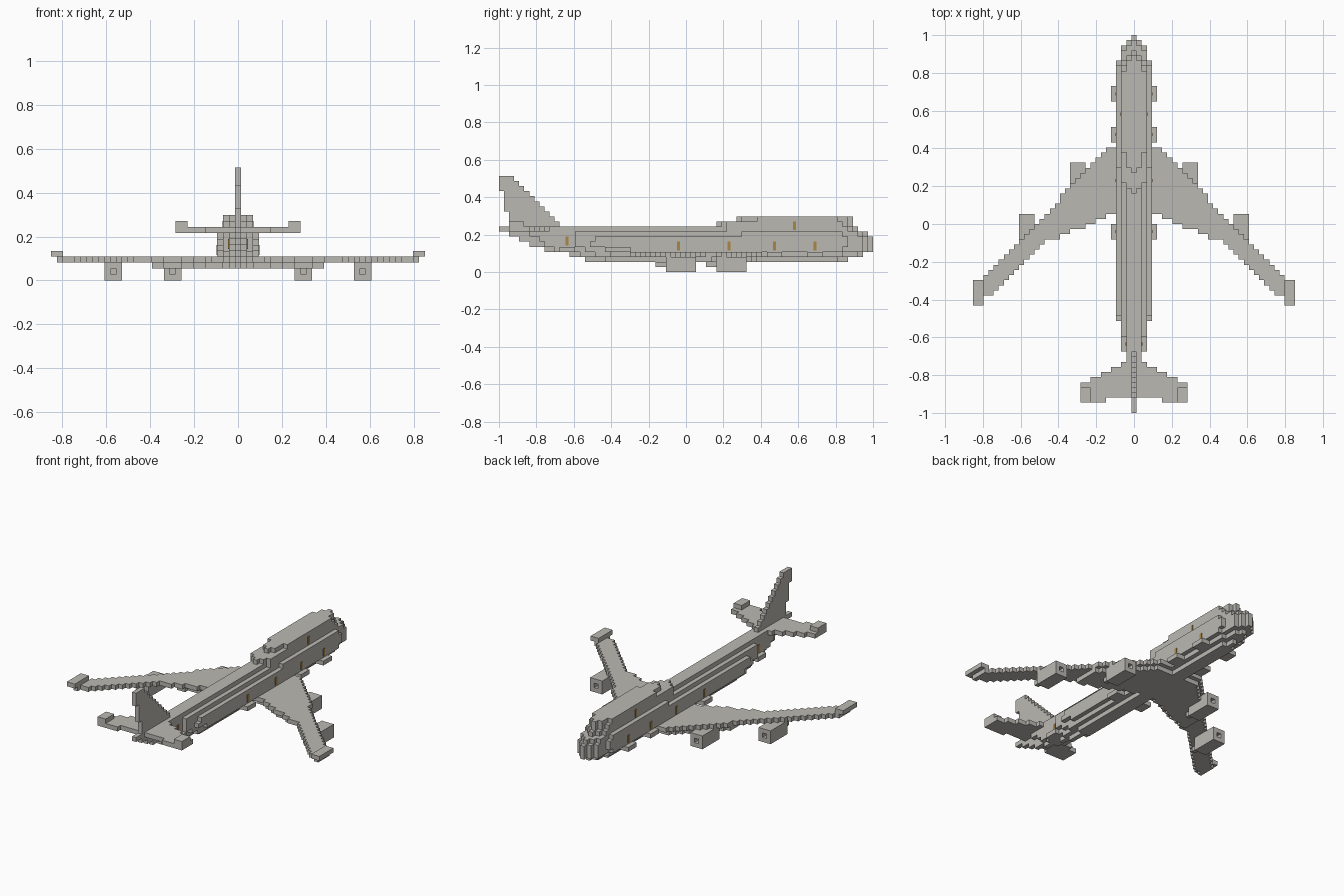
import bpy
import bmesh
from mathutils import Vector

if "Cube" in bpy.data.objects:
    bpy.data.objects.remove(bpy.data.objects["Cube"], do_unlink=True)

CELL = 1 / 37  # edge length of one block


def material(name, colour):
    mat = bpy.data.materials.new(name)
    mat.use_nodes = True
    mat.diffuse_color = colour
    mat.node_tree.nodes["Principled BSDF"].inputs["Base Color"].default_value = colour
    return mat


GREY = material("warm_grey", (0.5, 0.485, 0.45, 1))
GOLD = material("door_gold", (0.4, 0.24, 0.06, 1))


def block(xs, ys, zs):
    """Cells of a box; each range is (first, past last)."""
    return {(x, y, z) for x in range(*xs) for y in range(*ys) for z in range(*zs)}


def mirror(cells):
    return cells | {(-x, y, z) for x, y, z in cells}


def build(name, cells):
    """Skin a set of cells with only the outward faces."""
    bm = bmesh.new()
    for cell in cells:
        for axis in range(3):
            for sign in (-1, 1):
                n = Vector((0, 0, 0))
                n[axis] = sign
                if tuple(int(c + d) for c, d in zip(cell, n)) in cells:
                    continue
                u = Vector((0, 0, 0))
                u[(axis + 1) % 3] = 0.5
                v = n.cross(u)
                mid = Vector(cell) + Vector((0, 0.5, 0.5)) + n * 0.5
                corners = (mid - u - v, mid + u - v, mid + u + v, mid - u + v)
                bm.faces.new([bm.verts.new(c * CELL) for c in corners])
    bmesh.ops.remove_doubles(bm, verts=bm.verts, dist=CELL * 0.01)
    mesh = bpy.data.meshes.new(name)
    bm.to_mesh(mesh)
    bm.free()
    mesh.materials.append(GREY)
    obj = bpy.data.objects.new(name, mesh)
    bpy.context.collection.objects.link(obj)


def layered(layers):
    """Each layer lists (start, end) runs for columns 0, 1, 2, 3 outward."""
    cells = set()
    for z, runs in layers.items():
        for x, run in enumerate(runs):
            cells |= block((x, x + 1), run, (z, z + 1))
    return mirror(cells)


# Hull: stacked layers that narrow towards nose and tail
build("fuselage", layered({
    2: [(-20, 32), (-16, 30)],
    3: [(-23, 35), (-21, 34), (-18, 31)],
    4: [(-28, 37), (-26, 36), (-20, 35), (-16, 31)],
    5: [(-31, 37), (-28, 36), (-22, 35), (-19, 32)],
    6: [(-33, 37), (-29, 36), (-22, 35), (-18, 32)],
    7: [(-35, 36), (-31, 35), (-22, 34), (11, 31)],
    8: [(-37, 34), (-27, 33), (8, 32)],
}))
build("upper_deck", layered({
    9: [(6, 33), (7, 32), (8, 31)],
    10: [(10, 33), (11, 32), (14, 30)],
}))


# Swept wings with a thicker root underneath
def wing_run(j):
    lead = 15 - max(0, j - 5) * 1.05
    trail = 2 - (j - 4) * 0.42 if j <= 18 else -4 - (j - 18) * 0.95
    return round(trail), round(lead)


wing = set()
for j in range(31):
    trail, lead = wing_run(j)
    wing |= block((j, j + 1), (trail, lead), (3, 4))
    if j <= 14:
        wing |= block((j, j + 1), (trail + 1, lead - 1), (2, 3))
build("wings", mirror(wing))
build("winglets", mirror(block((30, 32), (-16, -11), (4, 5))))

# Engines: square pods with an intake hole and a rear exhaust
for name, x, y in (("inner_engines", 11, 6), ("outer_engines", 21, -4)):
    pod = block((x - 1, x + 2), (y, y + 6), (0, 3))
    pod -= block((x, x + 1), (y + 4, y + 6), (1, 2))
    pod |= block((x, x + 1), (y - 2, y), (1, 2))
    build(name, mirror(pod))

# Tail surfaces
tail = set()
for j in range(11):
    tail |= block((j, j + 1), (-35 if j > 5 else -34, -26 - (j + 1) // 2), (8, 9))
tail |= block((9, 11), (-35, -32), (9, 10))
build("tailplane", mirror(tail))

fin = set()
for z in range(9, 19):
    rear = -37 if z > 15 else -36 if z > 11 else -35
    fin |= block((0, 1), (rear, -16 - z), (z, z + 1))
build("tail_fin", fin)

# Doors, each over a small ledge: position along hull, floor layer, hull column
DOORS = [(25, 4, 3), (17, 4, 3), (8, 4, 3), (-2, 4, 3), (-24, 5, 1), (21, 8, 2)]
ledges = set()
for y, z, x in DOORS:
    ledges |= block((x, x + 2), (y - 1, y + 2), (z - 1, z))
    for side, tag in ((1, "left"), (-1, "right")):
        bpy.ops.mesh.primitive_cube_add(
            size=1, location=(side * (x + 0.55) * CELL, (y + 0.5) * CELL, (z + 1.15) * CELL))
        door = bpy.context.object
        door.name = "door_" + tag
        door.scale = (0.2 * CELL, 0.6 * CELL, 1.7 * CELL)
        door.data.materials.append(GOLD)
build("door_ledges", mirror(ledges))
